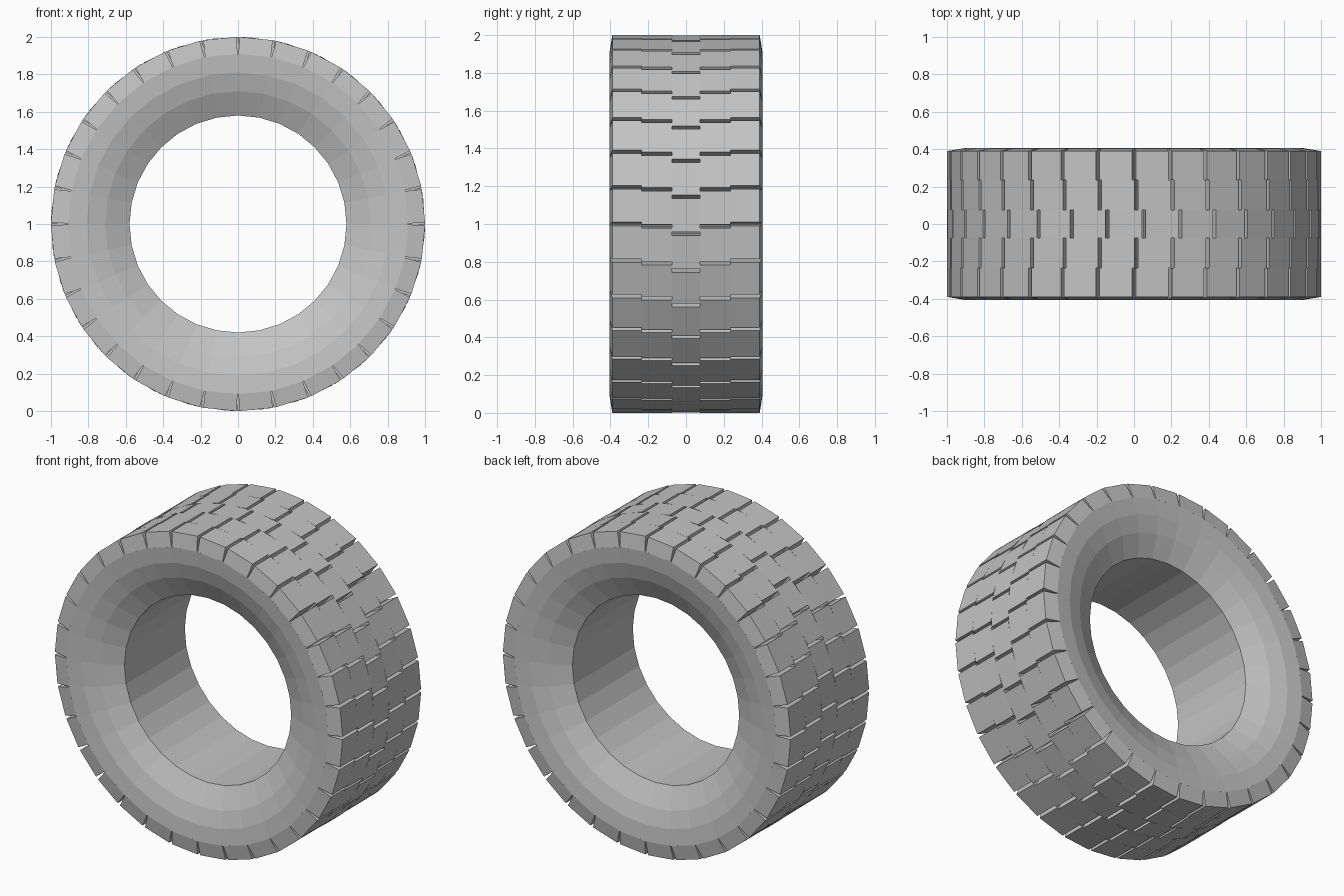
import bpy, bmesh, math

if "Cube" in bpy.data.objects:
    bpy.data.objects.remove(bpy.data.objects["Cube"])

N = 32                      # blocks / sides around the tyre
STEP = 2 * math.pi / N
HALF_W = 0.405

rubber = bpy.data.materials.new("grey_rubber")
rubber.diffuse_color = (0.55, 0.55, 0.55, 1)
rubber.use_nodes = True
rubber.node_tree.nodes["Principled BSDF"].inputs["Base Color"].default_value = rubber.diffuse_color


def point(r, y, a):
    """Angle a runs clockwise from the top, seen from the front."""
    return (r * math.sin(a), y, 1 + r * math.cos(a))


def finish(bm, name):
    bmesh.ops.recalc_face_normals(bm, faces=bm.faces)
    mesh = bpy.data.meshes.new(name)
    bm.to_mesh(mesh)
    bm.free()
    mesh.materials.append(rubber)
    obj = bpy.data.objects.new(name, mesh)
    bpy.context.collection.objects.link(obj)
    return obj


# Carcass: sidewalls, bead and inner wall as one revolved closed profile (r, y)
half = [(0.91, HALF_W), (0.81, 0.395), (0.71, 0.365), (0.58, 0.30)]
profile = half + [(r, -y) for r, y in reversed(half)]
bm = bmesh.new()
rings = [[bm.verts.new(point(r, y, i * STEP)) for r, y in profile] for i in range(N)]
for i in range(N):
    a, b = rings[i], rings[(i + 1) % N]
    for j in range(len(profile)):
        k = (j + 1) % len(profile)
        bm.faces.new((a[j], a[k], b[k], b[j]))
finish(bm, "tyre_carcass")


# Tread: a ring of blocks per band, separated by V-shaped grooves
def tread_band(name, y_top, y_base, shift, r_base):
    bm = bmesh.new()
    gap_top, gap_base = math.radians(0.55), math.radians(0.12)
    for i in range(N):
        a0, a1 = i * STEP + shift, (i + 1) * STEP + shift
        quads = []
        for r, ys, g in ((r_base, y_base, gap_base), (1.0, y_top, gap_top)):
            quads.append([bm.verts.new(point(r, y, a)) for y, a in
                          ((ys[0], a0 + g), (ys[1], a0 + g),
                           (ys[1], a1 - g), (ys[0], a1 - g))])
        low, top = quads
        bm.faces.new(top)
        bm.faces.new(low)
        for j in range(4):
            k = (j + 1) % 4
            bm.faces.new((low[j], low[k], top[k], top[j]))
    finish(bm, name)


tread_band("centre_tread", (-0.075, 0.075), (-0.075, 0.075), math.radians(3.0), 0.90)
for side, s in (("front", -1), ("back", 1)):
    mid = (s * 0.075, s * 0.235)
    tread_band(side + "_middle_tread", mid, mid, math.radians(0.7), 0.905)
    # shoulder blocks with a slanted outer edge
    tread_band(side + "_shoulder_tread", (s * 0.235, s * 0.39),
               (s * 0.235, s * HALF_W), 0.0, 0.909)
